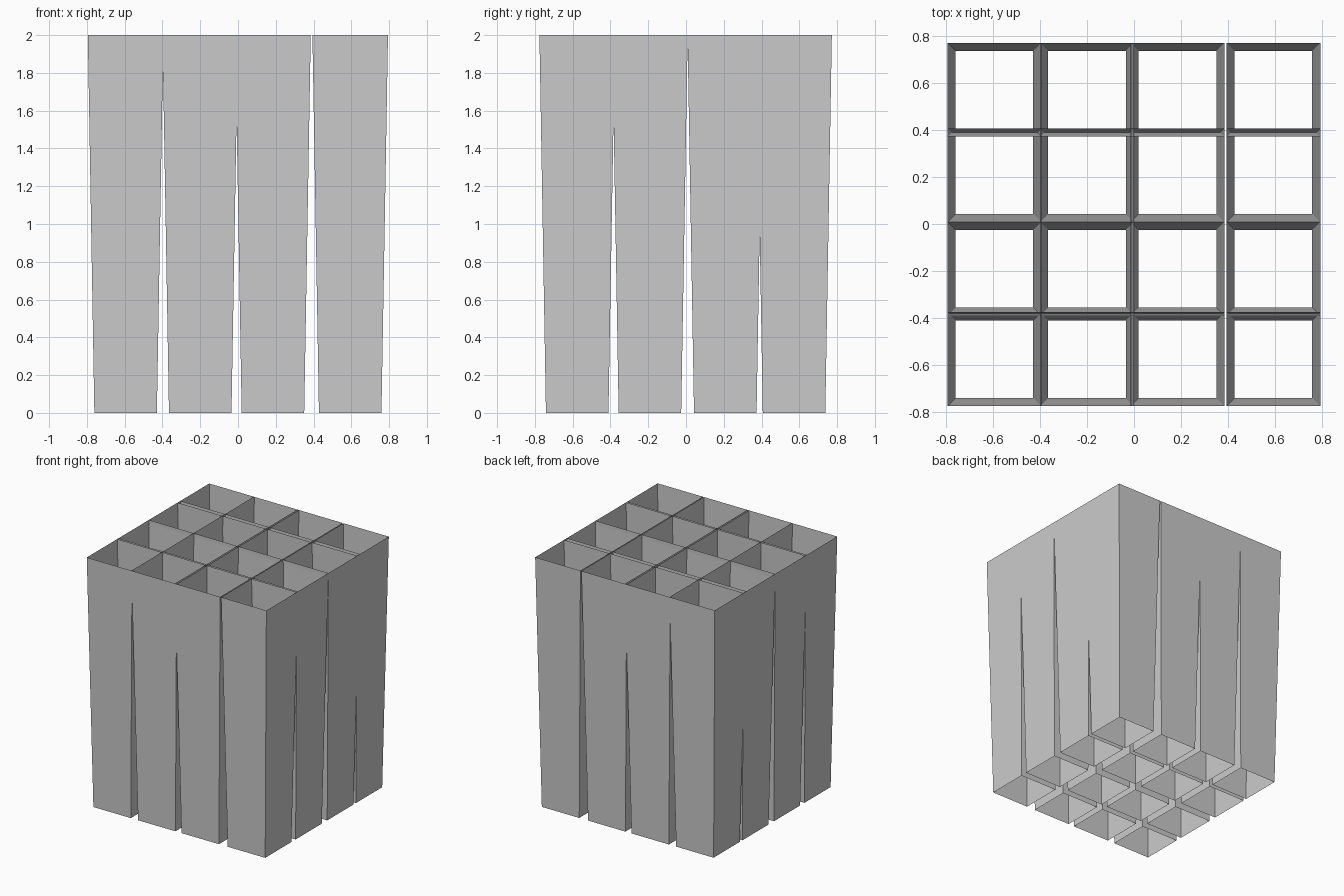
import bpy
import bmesh

cube = bpy.data.objects.get("Cube")
if cube:
    bpy.data.objects.remove(cube, do_unlink=True)

grey = bpy.data.materials.new("plain grey")
grey.use_nodes = True
GREY = (0.6, 0.6, 0.6, 1)
grey.diffuse_color = GREY
grey.node_tree.nodes["Principled BSDF"].inputs["Base Color"].default_value = GREY

HEIGHT = 2.0
TOP = 0.40      # width of a tube at the top
BOTTOM = 0.331  # width of a tube at the bottom
COLUMNS = (-0.595, -0.200, 0.185, 0.594)
ROWS = (-0.576, -0.191, 0.208, 0.572)


def square(bm, width, z):
    h = width / 2
    return [bm.verts.new((x, y, z)) for x, y in ((-h, -h), (h, -h), (h, h), (-h, h))]


# Thin-walled tapered tube, open at both ends
mesh = bpy.data.meshes.new("tapered_tube")
bm = bmesh.new()
low, high = square(bm, BOTTOM, 0), square(bm, TOP, HEIGHT)
for i in range(4):
    j = (i + 1) % 4
    bm.faces.new((low[i], low[j], high[j], high[i]))
bm.to_mesh(mesh)
bm.free()
mesh.materials.append(grey)

# Four by four bundle of tubes
for r, y in enumerate(ROWS, 1):
    for c, x in enumerate(COLUMNS, 1):
        tube = bpy.data.objects.new(f"tube_row{r}_column{c}", mesh)
        tube.location = (x, y, 0)
        bpy.context.collection.objects.link(tube)
